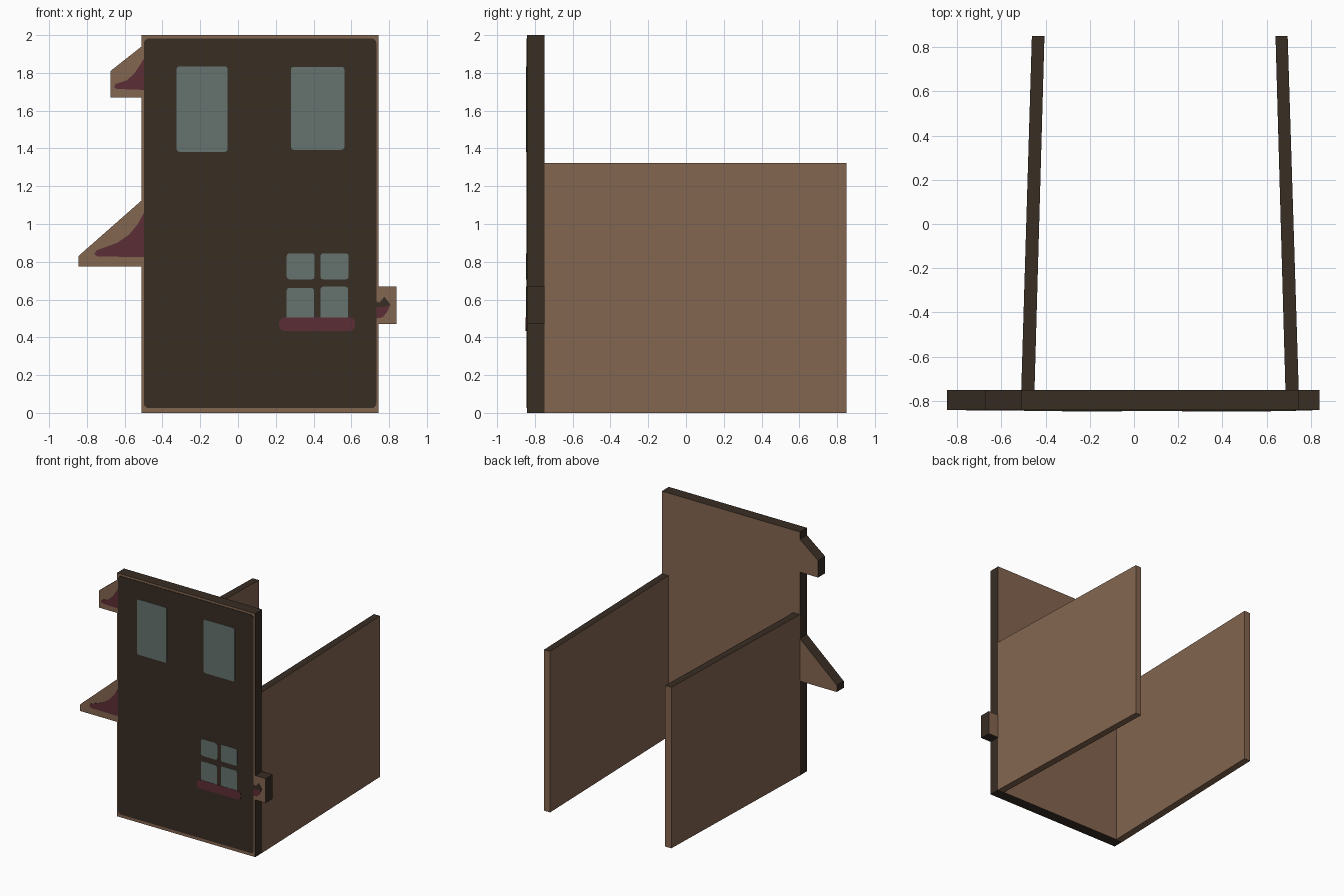
import bpy, bmesh, math

if "Cube" in bpy.data.objects:
    bpy.data.objects.remove(bpy.data.objects["Cube"])


def material(name, rgb):
    m = bpy.data.materials.new(name)
    lin = [((c / 255 + 0.055) / 1.055) ** 2.4 for c in rgb]
    m.diffuse_color = (*lin, 1)
    m.use_nodes = True
    m.node_tree.nodes["Principled BSDF"].inputs["Base Color"].default_value = m.diffuse_color
    return m


wood = material("light wood", (132, 102, 80))
dark = material("dark brown", (56, 46, 36))
glass = material("window grey", (102, 115, 112))
red = material("dark red", (92, 45, 54))


def prism(name, pts, depth, mats, rule=None):
    """Extrude an outline of 3D points by a vector; rule picks a material per face normal."""
    bm = bmesh.new()
    face = bm.faces.new([bm.verts.new(p) for p in pts])
    res = bmesh.ops.extrude_face_region(bm, geom=[face], use_keep_orig=True)
    verts = [v for v in res["geom"] if isinstance(v, bmesh.types.BMVert)]
    bmesh.ops.translate(bm, vec=depth, verts=verts)
    bmesh.ops.recalc_face_normals(bm, faces=bm.faces[:])
    if rule:
        for f in bm.faces:
            f.material_index = rule(f.normal)
    me = bpy.data.meshes.new(name)
    bm.to_mesh(me)
    bm.free()
    for m in mats:
        me.materials.append(m)
    ob = bpy.data.objects.new(name, me)
    bpy.context.collection.objects.link(ob)
    return ob


FRONT, BACK = -0.841, -0.75


# boards: wood on front and back, dark on the cut edges
def board(name, xz):
    prism(name, [(x, FRONT, z) for x, z in xz], (0, BACK - FRONT, 0), [wood, dark],
          lambda n: 0 if abs(n.y) > 0.5 else 1)


# thin painted plates on the front
def paint(name, xz, mat, thick=0.004, base=FRONT):
    prism(name, [(x, base, z) for x, z in xz], (0, -thick, 0), [mat])


def rounded(x0, x1, z0, z1, r):
    pts = []
    for i, (cx, cz) in enumerate([(x1 - r, z1 - r), (x0 + r, z1 - r), (x0 + r, z0 + r), (x1 - r, z0 + r)]):
        for k in range(5):
            a = math.pi / 2 * (i + k / 4)
            pts.append((cx + r * math.cos(a), cz + r * math.sin(a)))
    return pts


# facade and its side brackets
board("front_wall", [(-0.51, 0), (0.745, 0), (0.745, 2), (-0.51, 2)])
board("upper_awning", [(-0.51, 1.67), (-0.51, 1.94), (-0.675, 1.81), (-0.675, 1.67)])
board("lower_awning", [(-0.51, 0.775), (-0.51, 1.125), (-0.845, 0.83), (-0.845, 0.775)])
board("side_ledge_block", [(0.745, 0.47), (0.84, 0.47), (0.84, 0.67), (0.745, 0.67)])

# slightly converging side walls, dark on top
for name, a, b, c, d in [("left_wall", -0.51, -0.45, -0.405, -0.462),
                         ("right_wall", 0.685, 0.745, 0.695, 0.64)]:
    prism(name, [(a, BACK, 0), (b, BACK, 0), (c, 0.85, 0), (d, 0.85, 0)], (0, 0, 1.322),
          [wood, dark], lambda n: 1 if n.z > 0.5 else 0)

# dark facade paint
paint("facade_paint", rounded(-0.498, 0.732, 0.025, 1.982, 0.025), dark)

# windows and sill
PAINT = FRONT - 0.004
for i, r in enumerate([(-0.325, -0.055, 1.382, 1.835), (0.28, 0.563, 1.393, 1.832),
                       (0.258, 0.405, 0.707, 0.845), (0.437, 0.585, 0.707, 0.845),
                       (0.258, 0.402, 0.49, 0.662), (0.437, 0.583, 0.49, 0.668)]):
    paint(f"window_{i + 1}", rounded(*r, 0.015), glass, 0.002, PAINT)
paint("window_sill", rounded(0.218, 0.62, 0.434, 0.506, 0.03), red, 0.004, PAINT)

# red awning shapes and the small side ledge
paint("upper_awning_paint", [(-0.498, 1.71), (-0.498, 1.875), (-0.52, 1.84), (-0.55, 1.795),
                             (-0.59, 1.76), (-0.65, 1.74), (-0.655, 1.722), (-0.64, 1.715)], red, 0.003)
paint("lower_awning_paint", [(-0.498, 0.825), (-0.498, 1.06), (-0.53, 1.0), (-0.575, 0.945),
                             (-0.64, 0.9), (-0.75, 0.86), (-0.76, 0.84), (-0.745, 0.828)], red, 0.003)
paint("ledge_paint_red", [(0.73, 0.50), (0.765, 0.505), (0.79, 0.535), (0.805, 0.57),
                          (0.77, 0.56), (0.73, 0.56)], red, 0.003)
paint("ledge_paint_dark", [(0.73, 0.56), (0.77, 0.56), (0.808, 0.572), (0.775, 0.615),
                           (0.75, 0.585), (0.73, 0.59)], dark, 0.003)
